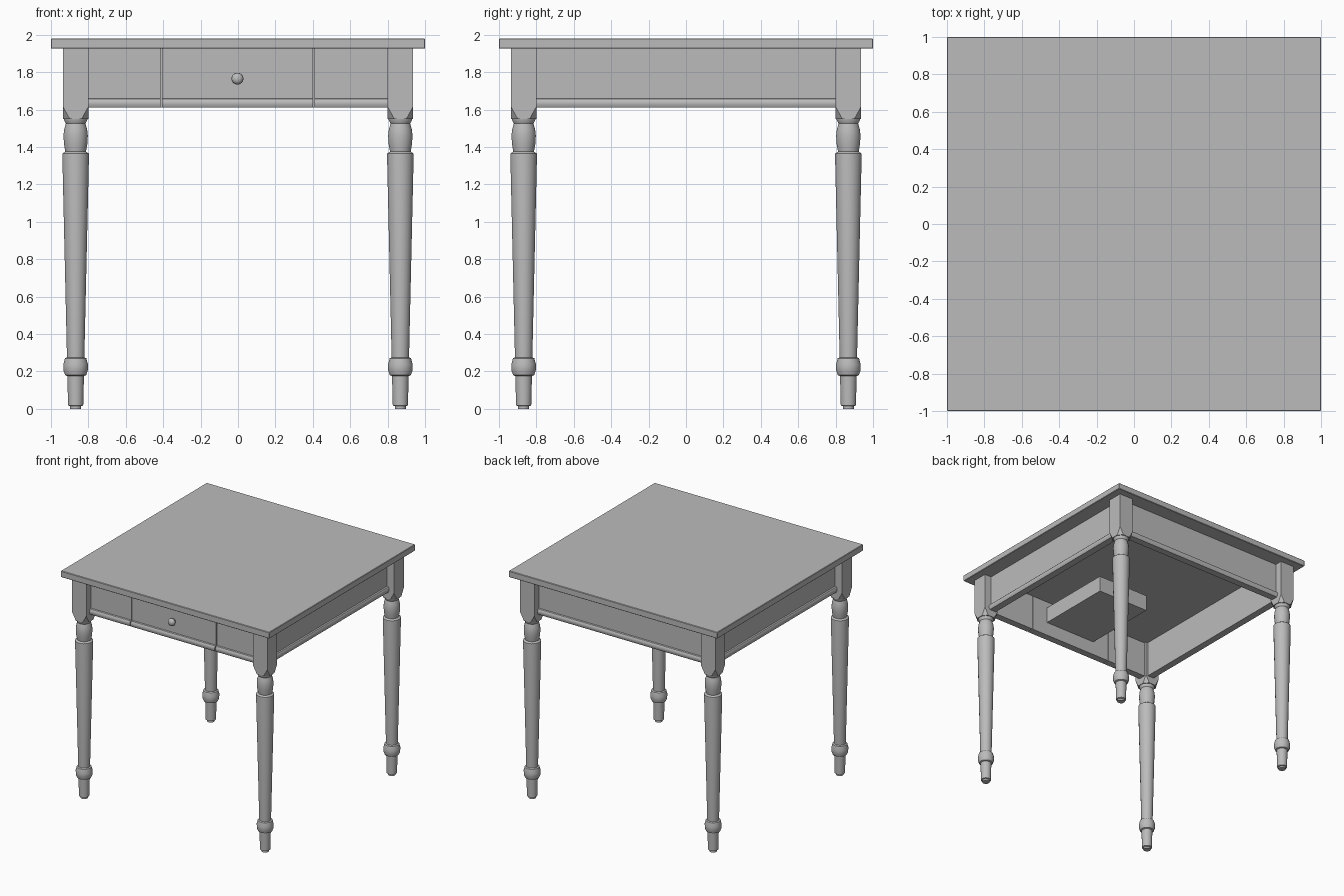
import bpy, bmesh, math

default = bpy.data.objects.get("Cube")
if default:
    bpy.data.objects.remove(default, do_unlink=True)

# One painted-wood colour for the whole table
wood = bpy.data.materials.new("plain grey")
wood.use_nodes = True
grey = (0.5, 0.5, 0.5, 1)
wood.diffuse_color = grey
wood.node_tree.nodes["Principled BSDF"].inputs["Base Color"].default_value = grey


def finish(name, bm, angle=35):
    bmesh.ops.recalc_face_normals(bm, faces=bm.faces)
    mesh = bpy.data.meshes.new(name)
    bm.to_mesh(mesh)
    bm.free()
    mesh.materials.append(wood)
    ob = bpy.data.objects.new(name, mesh)
    bpy.context.collection.objects.link(ob)
    bpy.ops.object.select_all(action="DESELECT")
    ob.select_set(True)
    bpy.context.view_layer.objects.active = ob
    bpy.ops.object.shade_smooth_by_angle(angle=math.radians(angle))
    return ob


def add_box(bm, x, y, z):
    verts = bmesh.ops.create_cube(bm, size=1)["verts"]
    for v in verts:
        for i, (lo, hi) in enumerate((x, y, z)):
            v.co[i] = lo + (v.co[i] + 0.5) * (hi - lo)
    return verts


def lathe(bm, profile, sides, axis_y=False, centre=(0, 0, 0)):
    """Turn (radius, height) points about z, or along -y."""
    rings = []
    for r, h in profile:
        ring = []
        for i in range(sides):
            a = math.tau * (i + 0.5) / sides
            c, s = r * math.cos(a), r * math.sin(a)
            p = (c, -h, s) if axis_y else (c, s, h)
            ring.append(bm.verts.new([p[k] + centre[k] for k in range(3)]))
        rings.append(ring)
    for low, high in zip(rings, rings[1:]):
        for i in range(sides):
            j = (i + 1) % sides
            bm.faces.new((low[i], low[j], high[j], high[i]))
    bm.faces.new(rings[0])
    bm.faces.new(rings[-1])


# Table top with a slightly softened edge
TOP = 1.925
bm = bmesh.new()
add_box(bm, (-1, 1), (-1, 1), (TOP, 1.98))
bmesh.ops.bevel(bm, geom=bm.edges[:], offset=0.004, segments=1, affect="EDGES")
finish("table_top", bm)

# Turned legs with square blocks on top
LEG = 0.868
HALF = 0.068
LEG_PROFILE = [
    (0.03, 0), (0.03, 0.014), (0.041, 0.018), (0.045, 0.175),
    (0.057, 0.18), (0.066, 0.205), (0.067, 0.235), (0.058, 0.27), (0.047, 0.275),
    (0.072, 1.35), (0.071, 1.365), (0.056, 1.375),
    (0.063, 1.415), (0.066, 1.46), (0.062, 1.495), (0.053, 1.525),
    (0.064, 1.545), (0.064, 1.57),
]
for side_x, x in (("right", -LEG), ("left", LEG)):
    for side_y, y in (("front", -LEG), ("back", LEG)):
        bm = bmesh.new()
        lathe(bm, LEG_PROFILE, 20, centre=(x, y, 0))
        finish(f"{side_y}_{side_x}_leg", bm)

        bm = bmesh.new()
        verts = add_box(bm, (x - HALF, x + HALF), (y - HALF, y + HALF), (1.55, TOP))
        # Cut the lower corners back towards the round leg
        for cx in (-1, 1):
            for cy in (-1, 1):
                bmesh.ops.bisect_plane(
                    bm, geom=bm.verts[:] + bm.edges[:] + bm.faces[:],
                    plane_co=(x + cx * 0.05, y + cy * 0.05, 1.55),
                    plane_no=(cx, cy, -0.55), clear_outer=True)
                bmesh.ops.holes_fill(bm, edges=[e for e in bm.edges if e.is_boundary])
        finish(f"{side_y}_{side_x}_leg_block", bm, 20)

# Apron boards: a flat rail with a rounded bead along the bottom
BOTTOM, FACE, INNER = 1.61, 0.87, 0.82
RAIL = [(INNER, TOP), (FACE, TOP), (FACE, 1.66), (0.882, 1.657), (0.89, 1.645),
        (0.89, 1.625), (0.882, BOTTOM), (INNER, BOTTOM)]


def rail(name, start, end, turn):
    bm = bmesh.new()
    face = bm.faces.new([bm.verts.new((start, -d, z)) for d, z in RAIL])
    moved = bmesh.ops.extrude_face_region(bm, geom=[face])["geom"]
    bmesh.ops.translate(bm, vec=(end - start, 0, 0),
                        verts=[g for g in moved if isinstance(g, bmesh.types.BMVert)])
    ob = finish(name, bm)
    ob.rotation_euler.z = math.radians(turn)


for name, turn in (("left_apron", 90), ("back_apron", 180), ("right_apron", 270)):
    rail(name, -0.81, 0.81, turn)
rail("front_right_panel", -0.81, -0.414, 0)
rail("front_left_panel", 0.408, 0.81, 0)
rail("drawer_front", -0.406, 0.4, 0)

# Drawer tray behind the front
bm = bmesh.new()
W, Y0, Y1, Z0, Z1, T = 0.25, -0.82, -0.14, 1.73, 1.87, 0.015
add_box(bm, (-W, W), (Y0, Y1), (Z0, Z0 + T))
for sx in (-1, 1):
    add_box(bm, sorted((sx * W, sx * (W - T))), (Y0, Y1), (Z0 + T, Z1))
add_box(bm, (-W + T, W - T), (Y1 - T, Y1), (Z0 + T, Z1))
finish("drawer_tray", bm)

# Round drawer knob on a short stem
bm = bmesh.new()
KNOB = [(0.014, 0), (0.014, 0.015), (0.026, 0.02), (0.032, 0.032),
        (0.03, 0.044), (0.02, 0.054), (0.008, 0.058)]
lathe(bm, KNOB, 20, axis_y=True, centre=(-0.003, -FACE, 1.765))
finish("drawer_knob", bm, 50)
